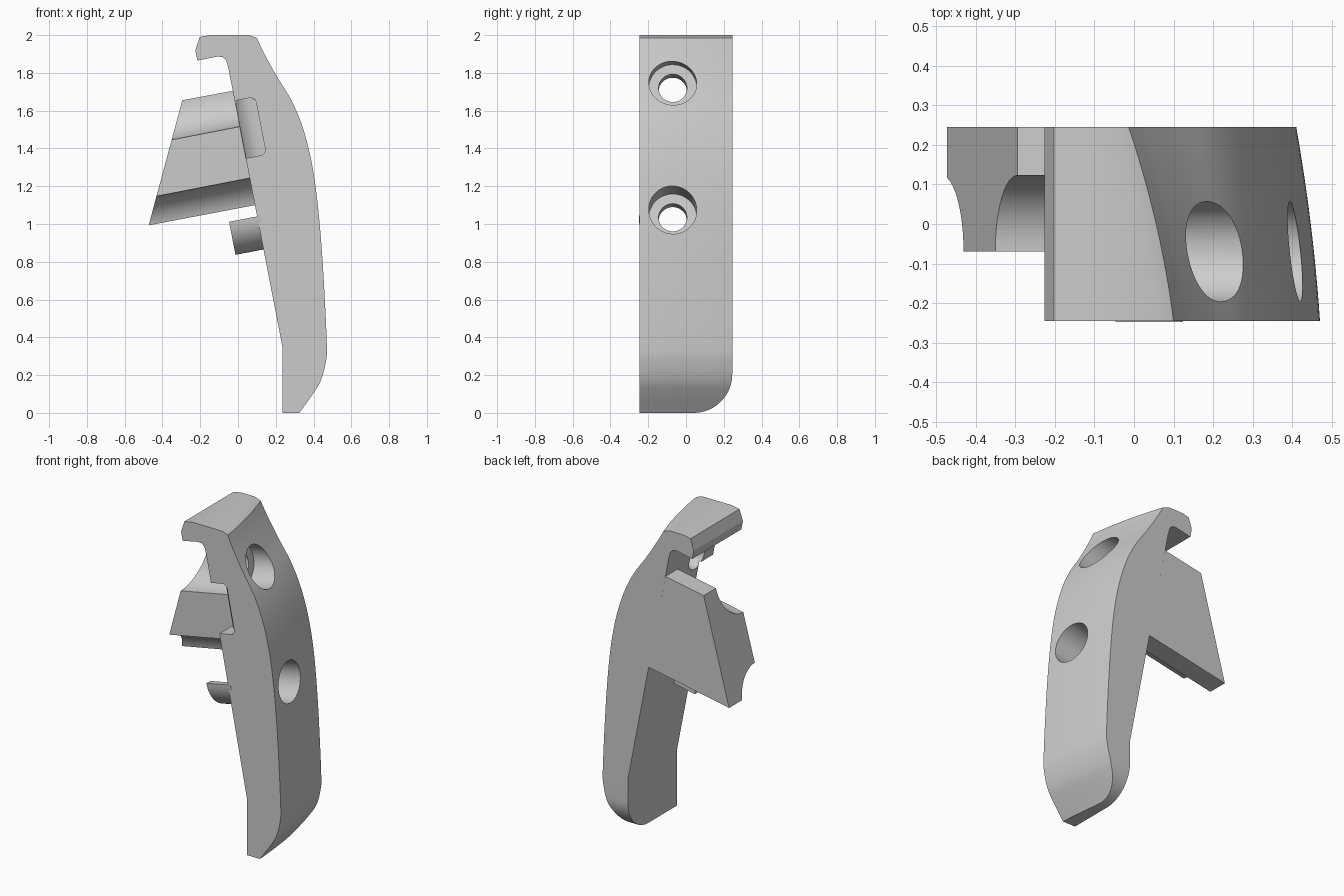
import bpy, bmesh, math
from mathutils import Vector

if "Cube" in bpy.data.objects:
    bpy.data.objects.remove(bpy.data.objects["Cube"])

TILT = math.radians(11)
D = Vector((math.cos(TILT), 0, math.sin(TILT)))    # outward, along the screw axes
U = Vector((-math.sin(TILT), 0, math.cos(TILT)))   # up along the sloped back
Y = Vector((0, 1, 0))
HALF = 0.245


def loft(name, rings):
    """Closed solid through rings of equal point count."""
    bm = bmesh.new()
    vs = [[bm.verts.new(p) for p in ring] for ring in rings]
    n = len(vs[0])
    for a, b in zip(vs, vs[1:]):
        for i in range(n):
            j = (i + 1) % n
            bm.faces.new((a[i], a[j], b[j], b[i]))
    bm.faces.new(vs[0])
    bm.faces.new(vs[-1])
    bmesh.ops.recalc_face_normals(bm, faces=bm.faces)
    me = bpy.data.meshes.new(name)
    bm.to_mesh(me)
    bm.free()
    ob = bpy.data.objects.new(name, me)
    bpy.context.collection.objects.link(ob)
    return ob


def prism(name, pts, axis, lo, hi, a, b, origin=(0, 0, 0)):
    """2D points on directions a, b, extruded along axis."""
    o = Vector(origin)
    return loft(name, [[o + a * p + b * q + axis * t for p, q in pts] for t in (lo, hi)])


X, Z = Vector((1, 0, 0)), Vector((0, 0, 1))


def arc(cx, cy, r, a0, a1, n):
    return [(cx + r * math.cos(math.radians(a0 + (a1 - a0) * i / n)),
             cy + r * math.sin(math.radians(a0 + (a1 - a0) * i / n))) for i in range(n + 1)]


def rod(name, origin, r, lo, hi):
    return prism(name, arc(0, 0, r, 0, 352.5, 47), D, lo, hi, Y, U, origin)


def boolean(ob, cutter, op='DIFFERENCE'):
    m = ob.modifiers.new(op, 'BOOLEAN')
    m.operation, m.solver, m.object = op, 'EXACT', cutter
    bpy.context.view_layer.objects.active = ob
    bpy.ops.object.modifier_apply(modifier=m.name)
    bpy.data.objects.remove(cutter)


def smooth_curve(pts, steps=4):
    """Catmull-Rom through the points."""
    p = [Vector(q) for q in pts]
    p = [2 * p[0] - p[1]] + p + [2 * p[-1] - p[-2]]
    out = []
    for a, b, c, d in zip(p, p[1:], p[2:], p[3:]):
        for i in range(steps):
            t = i / steps
            out.append(0.5 * (2 * b + (c - a) * t + (2 * a - 5 * b + 4 * c - d) * t * t
                              + (3 * b - a - 3 * c + d) * t ** 3))
    return [(q.x, q.y) for q in out] + [tuple(pts[-1])]


# Grip shell: side profile lofted across y, outer side receding toward the back
outer = [(0.06, 2.0)] + smooth_curve(
    [(0.1, 1.985), (0.135, 1.91), (0.2, 1.79), (0.28, 1.66), (0.34, 1.52), (0.385, 1.35),
     (0.413, 1.18), (0.435, 0.97), (0.453, 0.72), (0.47, 0.37), (0.465, 0.27),
     (0.44, 0.175), (0.40, 0.105), (0.325, 0)])
inner = [(0.235, 0), (0.235, 0.35), (-0.05, 1.82), (-0.062, 1.865), (-0.08, 1.883),
         (-0.105, 1.887), (-0.215, 1.865), (-0.226, 1.92), (-0.203, 1.99), (-0.15, 2.0)]
rings = []
for k in range(13):
    t = k / 12
    w = 0.55 * t + 0.45 * t * t
    rings.append([(x - w * (0.06 + 0.055 * max(0, z - 1) ** 2), -HALF + 2 * HALF * t, z)
                  for x, z in outer] + [(x, -HALF + 2 * HALF * t, z) for x, z in inner])
shell = loft("grip_shell", rings)

# Rounded lower back corner
r = 0.205
corner = arc(HALF - r, r, r, -90, 0, 16) + [(0.3, r), (0.3, -0.1), (HALF - r, -0.1)]
boolean(shell, prism("corner_cutter", corner, X, -0.5, 0.8, Y, Z))

# Counterbored screw holes
for o in ((-0.03, -0.07, 1.70), (0.103, -0.07, 1.015)):
    boolean(shell, rod("bore_cutter", o, 0.075, -0.15, 0.6))
    boolean(shell, rod("counterbore_cutter", o, 0.127, 0.1, 0.6))

# Side pocket with a rounded end
back = (0.012, 0, 1.5)
pocket = prism("pocket_cutter", [(-0.05, -0.155), (-0.05, 0.155)] + arc(0.08, 0.125, 0.03, 90, 0, 5)
               + arc(0.08, -0.125, 0.03, 0, -90, 5), Y, -0.3, 0, D, U, back)
end = [(-0.05, -0.3), (-0.05, -0.07)] + arc(0.11, -0.07, 0.112, 180, 270, 12) + [(0.15, -0.182), (0.15, -0.3)]
boolean(pocket, prism("pocket_end", end, U, -0.3, 0.3, D, Y, back), 'INTERSECT')
boolean(shell, pocket)

# Rear mounting block, hollowed around both screw posts
block = prism("mounting_block", [(-0.028, 1.705), (-0.295, 1.655), (-0.473, 0.993), (0.09, 1.10)],
              Y, -0.07, HALF, X, Z)
for o in ((-0.028, -0.07, 1.705), (0.09, -0.07, 1.052)):
    boolean(block, rod("post_clearance", o, 0.193, -0.8, 0.3))

# Curved locating tab: quarter ring below the lower screw
ring = arc(0, 0, 0.178, 180, 270, 14) + arc(0, 0, 0.14, 270, 180, 14)
tab = prism("locating_tab", ring, D, -0.15, 0.02, Y, U, (0.1, -0.07, 1.04))

for ob in (shell, block, tab):
    bpy.ops.object.select_all(action='DESELECT')
    ob.select_set(True)
    bpy.context.view_layer.objects.active = ob
    bpy.ops.object.shade_smooth_by_angle(angle=math.radians(25))
